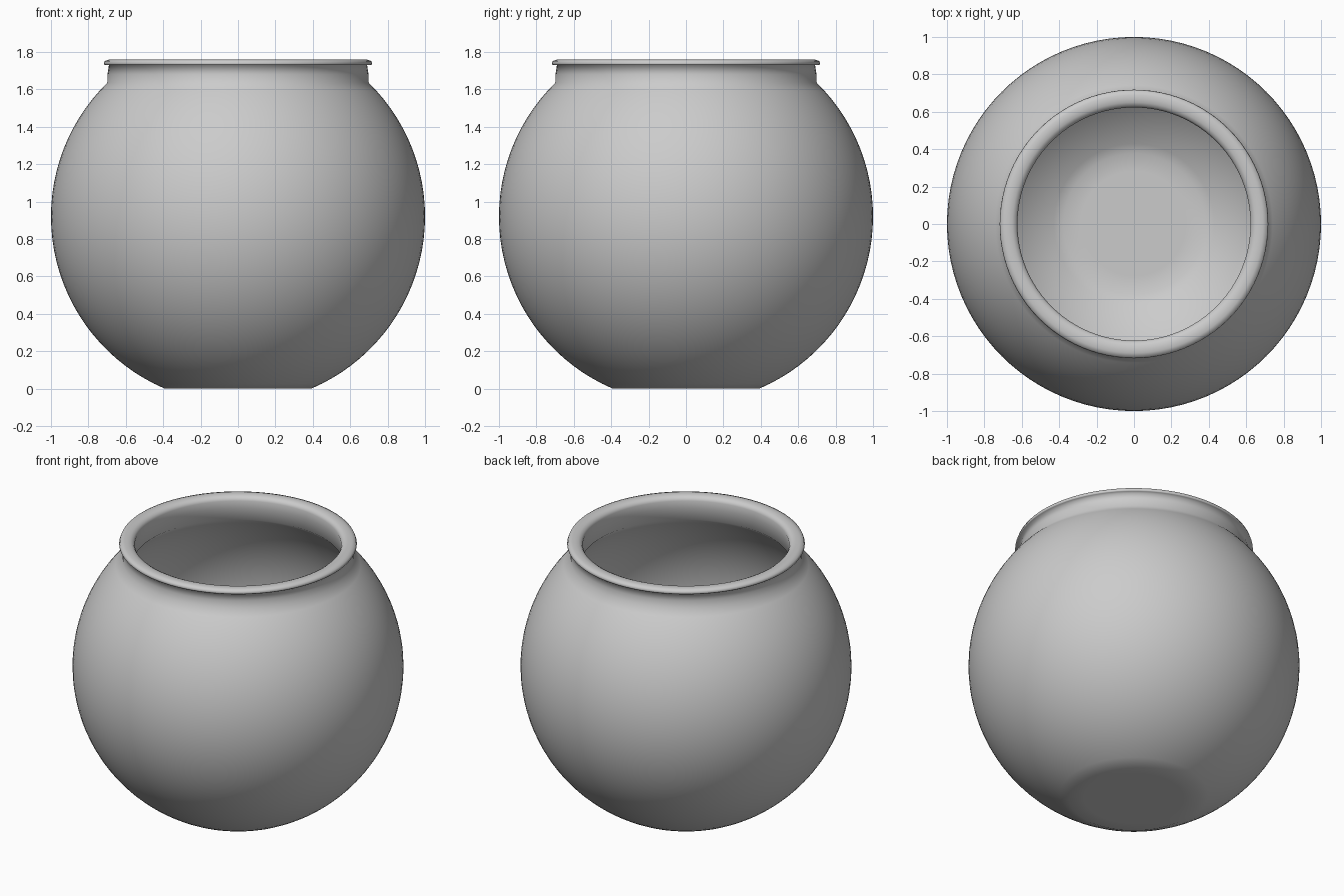
import bpy
import bmesh
from math import cos, sin, pi, asin

cube = bpy.data.objects.get("Cube")
if cube:
    bpy.data.objects.remove(cube, do_unlink=True)

SEGMENTS = 96
CENTRE = 0.92      # height of the round body's centre
RADIUS = 1.0
WALL = 0.07


def arc(radius, z_from, z_to, steps):
    """Points (r, z) along a sphere's meridian between two heights."""
    a, b = (asin((z - CENTRE) / radius) for z in (z_from, z_to))
    angles = [a + (b - a) * i / steps for i in range(steps + 1)]
    return [(radius * cos(t), CENTRE + radius * sin(t)) for t in angles]


# Closed profile: outer base, belly, neck, rolled rim, inner wall, inner floor
profile = [(0, 0), (0.3, 0)]
profile += arc(RADIUS, 0, 1.635, 32)
profile += [(0.698, 1.68), (0.69, 1.73)]
profile += [(0.713, 1.73), (0.718, 1.736), (0.712, 1.752), (0.69, 1.759),
            (0.67, 1.76), (0.65, 1.757), (0.632, 1.748), (0.623, 1.73)]
profile += [(0.628, 1.68)]
profile += arc(RADIUS - WALL, 1.6, WALL, 32)
profile += [(0.28, WALL), (0, WALL)]

# Spin the profile into rings of vertices
bm = bmesh.new()
rings = []
for r, z in profile:
    count = SEGMENTS if r > 0 else 1
    rings.append([bm.verts.new((r * cos(2 * pi * i / count),
                                r * sin(2 * pi * i / count), z))
                  for i in range(count)])
for low, high in zip(rings, rings[1:]):
    for i in range(SEGMENTS):
        j = (i + 1) % SEGMENTS
        corners = [low[i % len(low)], low[j % len(low)],
                   high[j % len(high)], high[i % len(high)]]
        bm.faces.new(list(dict.fromkeys(corners)))
bmesh.ops.recalc_face_normals(bm, faces=bm.faces)
for face in bm.faces:
    face.smooth = True

mesh = bpy.data.meshes.new("round_bowl")
bm.to_mesh(mesh)
bm.free()
bowl = bpy.data.objects.new("round_bowl", mesh)
bpy.context.collection.objects.link(bowl)

# Plain light grey
grey = bpy.data.materials.new("light_grey")
grey.use_nodes = True
colour = (0.6, 0.6, 0.6, 1)
grey.diffuse_color = colour
grey.node_tree.nodes["Principled BSDF"].inputs["Base Color"].default_value = colour
mesh.materials.append(grey)
